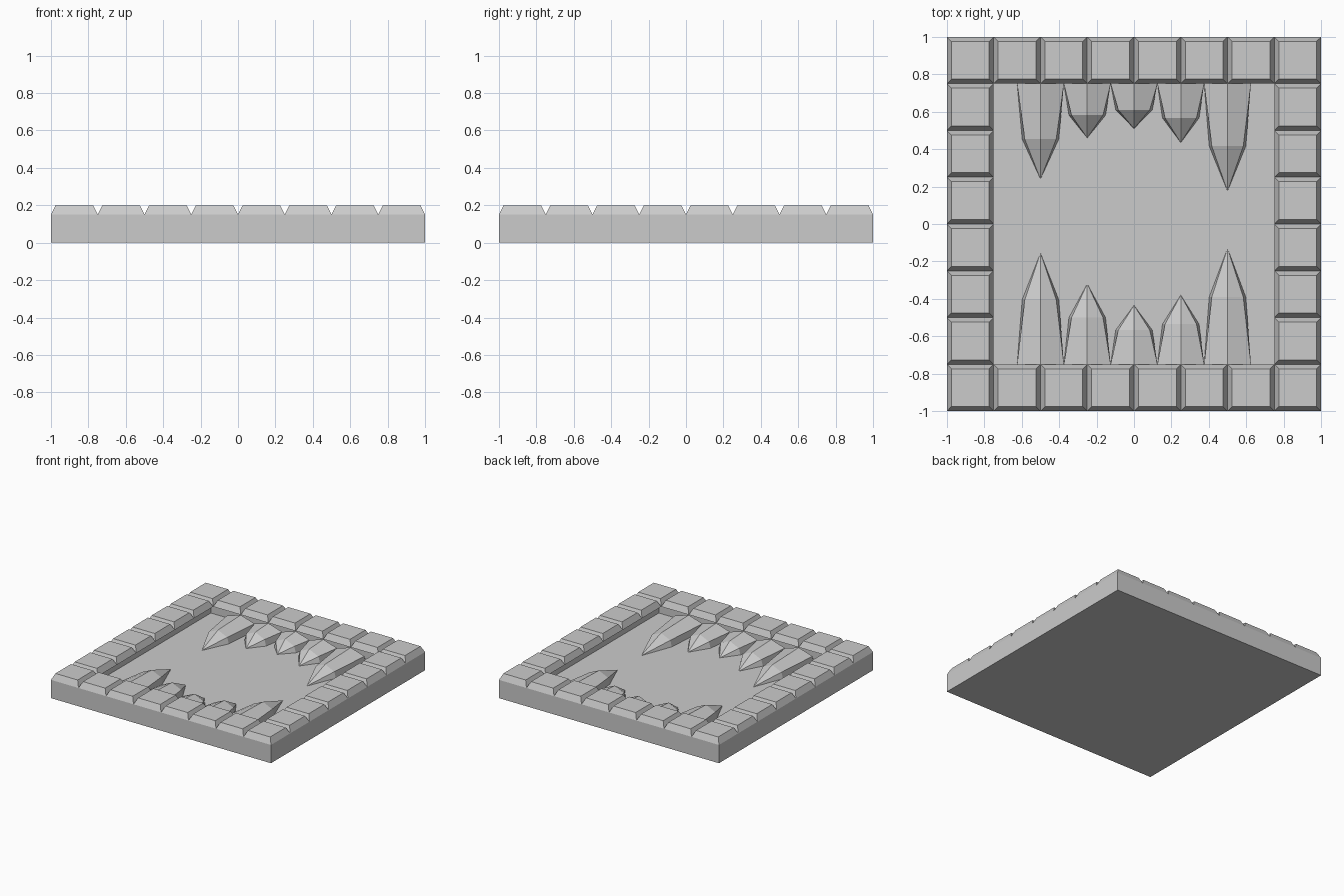
import bpy, bmesh
from mathutils import Matrix

if "Cube" in bpy.data.objects:
    bpy.data.objects.remove(bpy.data.objects["Cube"])

FLOOR, RIM, TOP = 0.05, 0.15, 0.20
CELL = 0.25


def finish(bm, name):
    bmesh.ops.recalc_face_normals(bm, faces=bm.faces)
    mesh = bpy.data.meshes.new(name)
    bm.to_mesh(mesh)
    bm.free()
    obj = bpy.data.objects.new(name, mesh)
    bpy.context.collection.objects.link(obj)
    return obj


# Square tray: a slab whose top is inset and sunk to form the floor
bm = bmesh.new()
bmesh.ops.create_cube(bm, size=1, matrix=Matrix.Translation((0, 0, RIM / 2)) @ Matrix.Diagonal((2, 2, RIM, 1)))
floor = max(bm.faces, key=lambda f: f.calc_center_median().z)
bmesh.ops.inset_region(bm, faces=[floor], thickness=CELL)
# extrude the inner face straight down for vertical walls
walls = bmesh.ops.extrude_face_region(bm, geom=[floor])["geom"]
bmesh.ops.translate(bm, vec=(0, 0, FLOOR - RIM),
                    verts=[v for v in walls if isinstance(v, bmesh.types.BMVert)])
# the old top face and the rim are covered or open, so drop them
hidden = [f for f in bm.faces if all(abs(v.co.z - RIM) < 1e-5 for v in f.verts)]
bmesh.ops.delete(bm, geom=hidden, context="FACES_ONLY")
finish(bm, "tray")

# Border of bevelled stone blocks: outer ring of an 8 x 8 grid, each cell inset and raised
bm = bmesh.new()
bmesh.ops.create_grid(bm, x_segments=8, y_segments=8, size=1, matrix=Matrix.Translation((0, 0, RIM)))
inner = [f for f in bm.faces
         if max(abs(f.calc_center_median().x), abs(f.calc_center_median().y)) < 0.75]
bmesh.ops.delete(bm, geom=inner, context="FACES")
tops = list(bm.faces)
bmesh.ops.inset_individual(bm, faces=tops, thickness=0.034)
for f in tops:
    for v in f.verts:
        v.co.z = TOP
finish(bm, "border_blocks")


# Teeth: faceted ridged spikes lying on the floor, growing from a wall
def tooth(name, x, side, length):
    bm = bmesh.new()
    kink = 0.58 * length
    # cross-sections: distance from wall, foot half width, shoulder half width,
    # shoulder height, ridge height
    sections = [(0, 0.125, 0.125, 0.11, 0.148), (kink, 0.098, 0.084, 0.10, 0.138)]
    rings = []
    for d, foot, shoulder, sz, rz in sections:
        y = side * (0.75 - d)
        profile = [(-foot, FLOOR), (-shoulder, sz), (0, rz), (shoulder, sz), (foot, FLOOR)]
        rings.append([bm.verts.new((x + px, y, pz)) for px, pz in profile])
    tip = bm.verts.new((x, side * (0.75 - length), FLOOR))
    a, b = rings
    for i in range(4):
        bm.faces.new((a[i], a[i + 1], b[i + 1], b[i]))
        bm.faces.new((b[i], b[i + 1], tip))
    finish(bm, name)


rows = {"back": (1, (0.51, 0.29, 0.24, 0.315, 0.575)),
        "front": (-1, (0.595, 0.43, 0.315, 0.37, 0.62))}
for row, (side, lengths) in rows.items():
    for i, length in enumerate(lengths):
        tooth(f"{row}_tooth_{i + 1}", (i - 2) * CELL, side, length)
